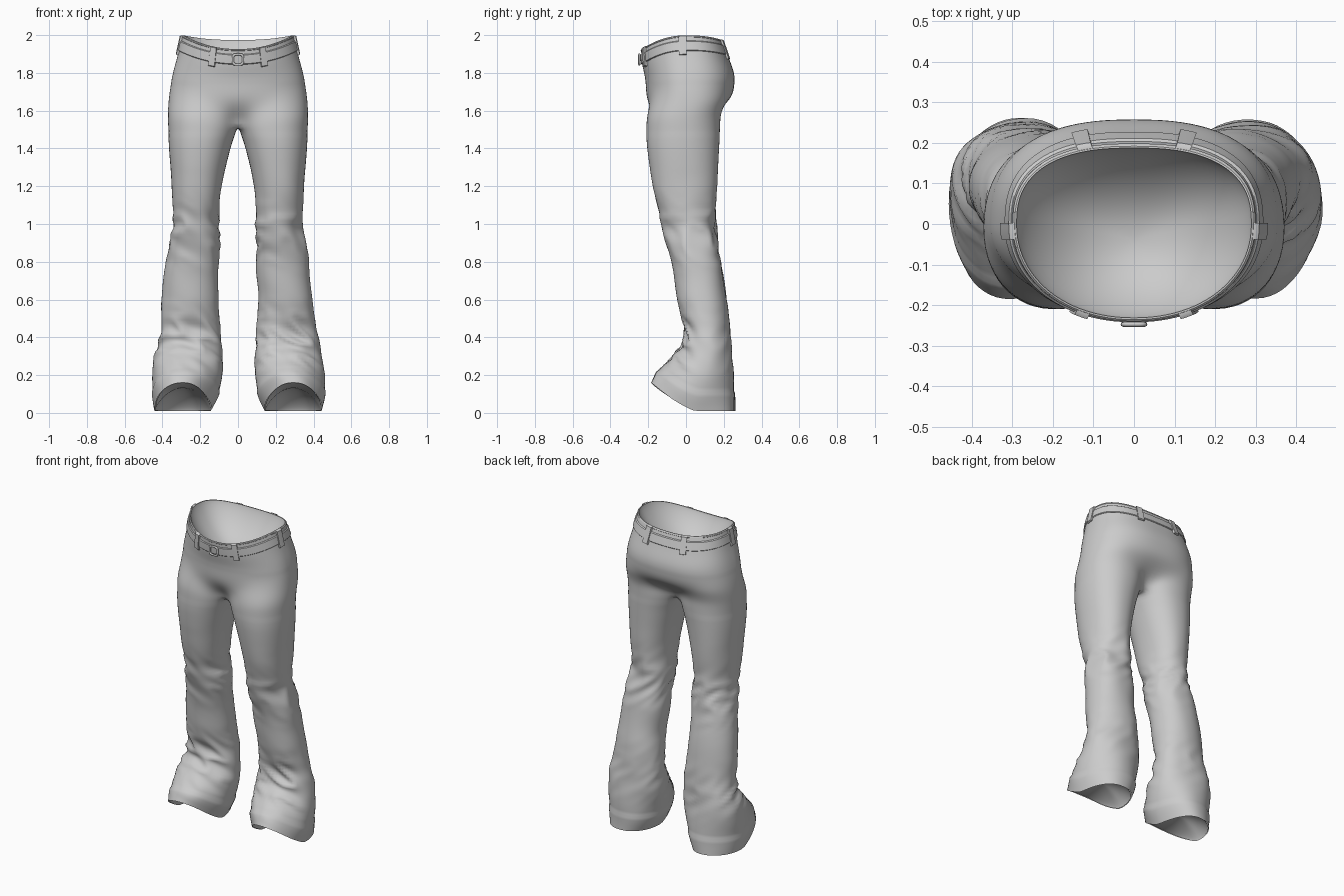
import bpy, bmesh
from math import sin, cos, radians, exp, copysign, pi
from mathutils import Vector, noise

if "Cube" in bpy.data.objects:
    bpy.data.objects.remove(bpy.data.objects["Cube"])

# hip profile: height, half width, front y, back y
HIP = [(1.5, .37, -.21, .18), (1.57, .372, -.212, .188), (1.61, .371, -.212, .207), (1.66, .367, -.211, .238),
       (1.72, .359, -.212, .254), (1.8, .344, -.217, .255), (1.9, .318, -.232, .226), (2.0, .296, -.238, .194)]
# leg profile: back height, front height, inner x, outer x, front y, back y
LEG = [(.01, .16, .15, .437, -.18, .253), (.1, .22, .11, .452, -.15, .25), (.22, .30, .085, .456, -.075, .245),
       (.32, .36, .088, .438, -.024, .24), (.42, .42, .095, .415, -.012, .232), (.6, .6, .10, .397, -.04, .215),
       (.8, .8, .10, .378, -.075, .185), (.9, .9, .10, .362, -.10, .17), (1.0, 1.0, .10, .343, -.13, .157),
       (1.2, 1.2, .085, .35, -.175, .165), (1.4, 1.4, .04, .365, -.205, .175), (1.52, 1.52, 0, .37, -.212, .182)]
CROTCH = 1.52


def interp(table, t):
    """Smooth cubic interpolation of table rows by their first column."""
    t = min(max(t, table[0][0]), table[-1][0])
    i = 0
    while i < len(table) - 2 and t > table[i + 1][0]:
        i += 1
    a, b = table[i], table[i + 1]
    p, q = table[max(i - 1, 0)], table[min(i + 2, len(table) - 1)]
    h = b[0] - a[0]
    u = (t - a[0]) / h
    out = []
    for k in range(1, len(a)):
        m0 = (b[k] - p[k]) / (b[0] - p[0]) * h
        m1 = (q[k] - a[k]) / (q[0] - a[0]) * h
        out.append((2*u**3 - 3*u*u + 1) * a[k] + (u**3 - 2*u*u + u) * m0
                   + (3*u*u - 2*u**3) * b[k] + (u**3 - u*u) * m1)
    return out


def spow(v, e):
    return copysign(abs(v) ** e, v)


def top_z(th):
    s = sin(th)
    return 1.997 - (.073 if s < 0 else .025) * s * s


def hip_point(th, z0, off=0):
    """Point on the hip surface; z0 = 2 is the waist edge."""
    w, yf, yb = interp(HIP, z0)
    c, s = cos(th), sin(th)
    n = 2.1 if s < 0 else 2.5
    y = spow(s, 2 / n) * ((-yf if s < 0 else yb) + off)
    z = z0 if z0 < 1.7 else 1.7 + (z0 - 1.7) / .3 * (top_z(th) - 1.7)
    return Vector((spow(c, 2 / n) * (w + off), y, z))


def waist_point(th, depth, off=0):
    z0 = 2.0 - .3 * max(depth, 0) / (top_z(th) - 1.7)
    return hip_point(th, z0, off) + Vector((0, 0, max(-depth, 0)))


def leg_point(a, z0):
    """Point on a leg ring; the hem rings rise towards the front."""
    if z0 >= CROTCH:
        w, yf, yb = interp(HIP, z0)
        zf, x0, x1 = z0, 0, w
    else:
        zf, x0, x1, yf, yb = interp(LEG, z0)
    x = (x0 + x1) / 2 + (x1 - x0) / 2 * spow(cos(a), .92)
    y = (yf + yb) / 2 + (yb - yf) / 2 * spow(sin(a), .92)
    f = max(0, ((yb - y) / (yb - yf) - .47) / .53) ** 1.25
    return Vector((x, y, z0 + (zf - z0) * f))


def wrinkle(p, z0, side):
    """Cloth folds, strongest at the knee and above the front of the hem."""
    knee = exp(-((p.z - .95) / .13) ** 2)
    low = exp(-((p.z - .38) / .13) ** 2) * min(1, max(.3, (.2 - p.y) / .2))
    q = Vector((p.x * 6 + side * 7, p.y * 6, p.z * 13 + p.x * 7 * side + p.y * 4))
    fold = 1 - 2.6 * abs(noise.noise(q))
    soft = noise.noise(Vector((p.x * 5, p.y * 5 + side * 3, p.z * 5)))
    calm = min(1, max(0, (1.3 - p.z) / .3))
    d = (.011 * knee + .019 * low) * (fold - .45) + .012 * soft * calm
    return d + (.006 if z0 < .1 else 0)


def finish(name, bm, angle=40):
    bmesh.ops.recalc_face_normals(bm, faces=bm.faces)
    me = bpy.data.meshes.new(name)
    bm.to_mesh(me)
    bm.free()
    ob = bpy.data.objects.new(name, me)
    bpy.context.collection.objects.link(ob)
    bpy.ops.object.select_all(action='DESELECT')
    ob.select_set(True)
    bpy.context.view_layer.objects.active = ob
    bpy.ops.object.shade_smooth_by_angle(angle=radians(angle))
    return ob


def bridge(bm, r0, r1, closed):
    n = len(r0)
    for i in range(n if closed else n - 1):
        j = (i + 1) % n
        bm.faces.new((r0[i], r0[j], r1[j], r1[i]))


def bowl(name, rim, floor, power):
    """Dished lining from a rim loop to a floor point."""
    bm = bmesh.new()
    prev = None
    for k in range(13):
        s = cos(k / 12 * pi / 2 * .97)
        h = (1 - s * s) ** power
        ring = [bm.verts.new((floor.x + (p.x - floor.x) * s, floor.y + (p.y - floor.y) * s,
                              p.z + (floor.z - p.z) * h)) for p in rim]
        if prev:
            bridge(bm, prev, ring, True)
        prev = ring
    bm.faces.new(prev)
    return finish(name, bm, 80)


# trousers: each half is a leg tube whose outer columns continue up over the hip
OUT, INN = 49, 9
bm = bmesh.new()
hems = {}
levels = [.01 + (CROTCH - .01) * i / 84 for i in range(85)] + [CROTCH + (2 - CROTCH) * i / 32 for i in range(1, 33)]
for side in (1, -1):
    prev = None
    for z0 in levels:
        upper = z0 > CROTCH
        ring = []
        for i in range(OUT + (0 if upper else INN)):
            if i < OUT:
                a = radians(-150 + 300 * i / (OUT - 1))
            else:
                a = radians(150 + 60 * (i - OUT + 1) / (INN + 1))
            p = leg_point(a, z0)
            if upper:
                # the hip outline melts into the two leg outlines, later near the front seam
                t = min(1, max(0, (1.73 - z0) / (1.73 - CROTCH)))
                t = t * t * (3 - 2 * t)
                seam = max(0, (abs(a) - radians(90)) / radians(60))
                p = hip_point(a * .6, z0).lerp(p, t ** (1 + 1.1 * seam))
            else:
                x0, x1, yf, yb = interp(LEG, z0)[1:]
                r = Vector((p.x - (x0 + x1) / 2, p.y - (yf + yb) / 2, 0)).normalized()
                p += r * wrinkle(p, z0, side)
            if z0 >= CROTCH - 1e-6 and (i in (0, OUT - 1) or i >= OUT):
                p.x = 0
            p.x = max(p.x, 0) * side
            ring.append(bm.verts.new(p))
        if prev:
            bridge(bm, prev[:len(ring)], ring, not upper)
        else:
            hems[side] = [v.co.copy() for v in ring]
        prev = ring
bmesh.ops.remove_doubles(bm, verts=bm.verts, dist=.0004)
for _ in range(5):
    bmesh.ops.smooth_vert(bm, verts=[v for v in bm.verts if 1.47 < v.co.z < 1.75], factor=.5,
                          use_axis_x=True, use_axis_y=True, use_axis_z=True)
finish("trousers", bm, 70)

# linings: dish inside the waist and domes inside the hems
bowl("waist_lining", [hip_point(2 * pi * i / 72, 2.0, -.006) for i in range(72)], Vector((0, -.04, 1.78)), .8)
for side, tag in ((1, "right"), (-1, "left")):
    c = Vector((.293 * side, .04, .13))
    bowl(f"hem_lining_{tag}", [Vector((c.x + (p.x - c.x) * .98, c.y + (p.y - c.y) * .98, p.z + .002))
                               for p in hems[side]], c, .8)


def band(name, a0, a1, d0, d1, inner, outer, n):
    """Flat strap hugging the waist between two angles and two depths below the edge."""
    closed = a1 - a0 >= 360
    bm = bmesh.new()
    mid = (inner + outer) / 2
    prof = [(d0, inner), (d0, mid), (d0 + .004, outer), ((d0 + d1) / 2, outer),
            (d1 - .004, outer), (d1, mid), (d1, inner)]
    rings = []
    for i in range(n if closed else n + 1):
        th = radians(a0 + (a1 - a0) * i / n)
        rings.append([bm.verts.new(waist_point(th, d, o)) for d, o in prof])
    for i in range(n):
        bridge(bm, rings[i], rings[(i + 1) % len(rings)], True)
    if not closed:
        bm.faces.new(rings[0])
        bm.faces.new(rings[-1])
    return finish(name, bm, 35)


# belt, rolled waist edge and belt loops
band("belt", -90, 270, .026, .080, -.003, .006, 96)
band("waist_edge", -90, 270, -.002, .010, -.007, .002, 96)
for label, ang, half in (("front", -66, 3.2), ("side", -4, 4.2), ("back", 71, 3.6)):
    for tag, c in (("right", ang), ("left", 180 - ang)):
        band(f"{label}_loop_{tag}", c - half, c + half, -.002, .102, -.002, .012, 4)

# buckle: rounded square ring
bpy.ops.mesh.primitive_torus_add(major_segments=32, minor_segments=8, major_radius=.027, minor_radius=.006,
                                 location=(0, -.247, 1.871), rotation=(pi / 2, 0, 0))
ob = bpy.context.object
ob.name = "buckle"
for v in ob.data.vertices:
    k = (v.co.x ** 4 + v.co.y ** 4) ** .25 / v.co.xy.length
    v.co.x, v.co.y = v.co.x / k, v.co.y / k
bpy.ops.object.shade_smooth()
